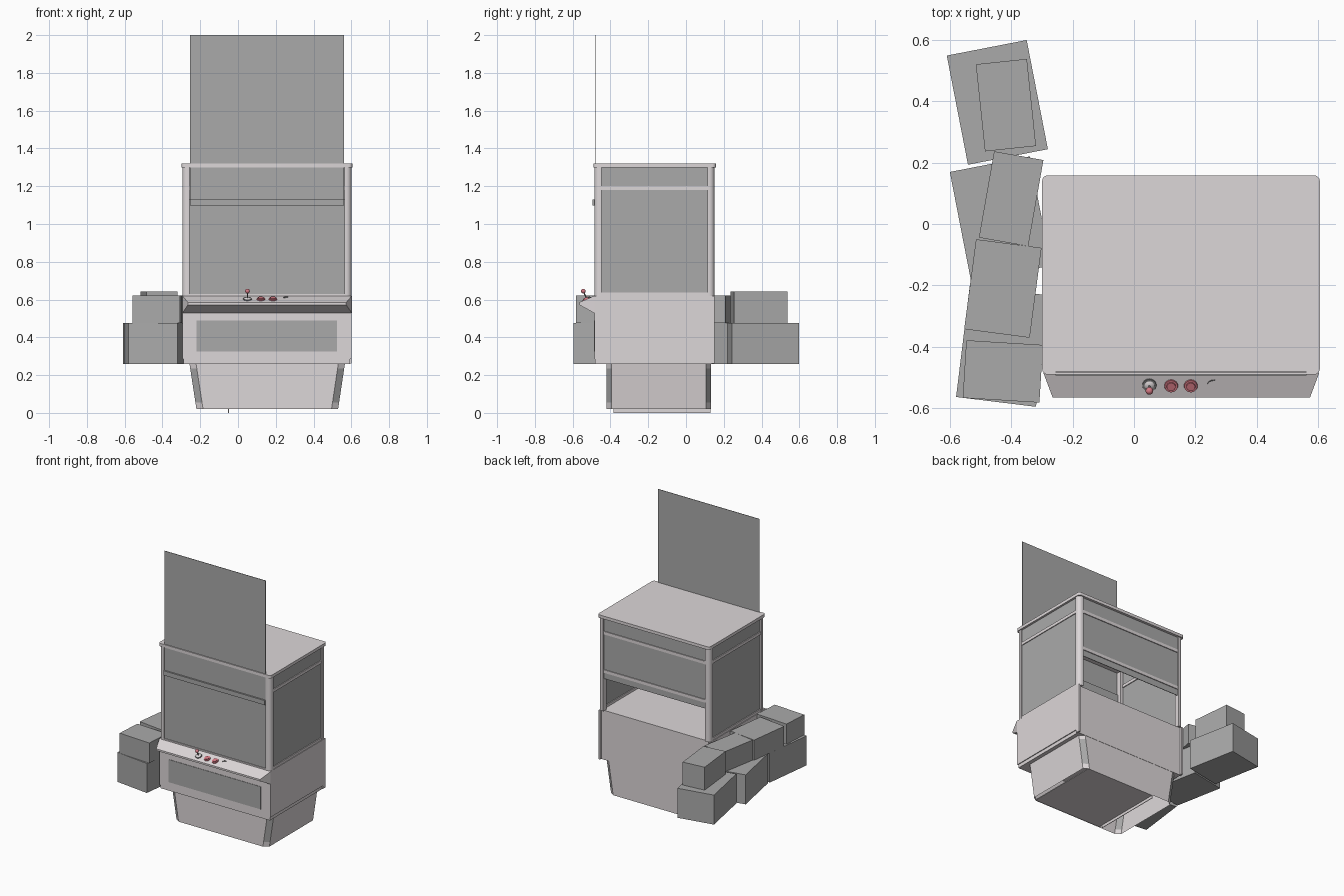
import bpy, bmesh, math
from mathutils import Vector, Matrix

if "Cube" in bpy.data.objects:
    bpy.data.objects.remove(bpy.data.objects["Cube"])


def material(name, r, g, b):
    m = bpy.data.materials.new(name)
    m.diffuse_color = (r, g, b, 1)
    m.use_nodes = True
    m.node_tree.nodes["Principled BSDF"].inputs["Base Color"].default_value = m.diffuse_color
    return m


LIGHT = material("pale_cabinet", 0.72, 0.68, 0.69)
GREY = material("grey_panel", 0.40, 0.40, 0.40)
RED = material("soft_red", 0.66, 0.19, 0.23)
DARK = material("dark_metal", 0.20, 0.20, 0.20)

X0, X1, Y0, Y1 = -0.295, 0.60, -0.485, 0.15   # cabinet footprint


def finish(bm, name, *mats, smooth=False):
    bmesh.ops.recalc_face_normals(bm, faces=bm.faces)
    me = bpy.data.meshes.new(name)
    bm.to_mesh(me)
    bm.free()
    for m in mats:
        me.materials.append(m)
    ob = bpy.data.objects.new(name, me)
    bpy.context.collection.objects.link(ob)
    if smooth:
        bpy.context.view_layer.objects.active = ob
        ob.select_set(True)
        bpy.ops.object.shade_smooth_by_angle(angle=math.radians(40))
        ob.select_set(False)
    return ob


def box(name, x, y, z, mat, turn=0):
    """Box from (min, max) ranges, turned about its own centre."""
    bm = bmesh.new()
    bmesh.ops.create_cube(bm, size=1)
    size = [r[1] - r[0] for r in (x, y, z)]
    mid = [(r[0] + r[1]) / 2 for r in (x, y, z)]
    bm.transform(Matrix.Translation(mid) @ Matrix.Rotation(math.radians(turn), 4, 'Z')
                 @ Matrix.Diagonal((*size, 1)))
    return finish(bm, name, mat)


def loft(name, rings, mats, caps=True, rule=None, smooth=False):
    """Skin stacked rings of points; rule(ring, side) picks a material slot."""
    bm = bmesh.new()
    vs = [[bm.verts.new(p) for p in ring] for ring in rings]
    n = len(vs[0])
    for i in range(len(vs) - 1):
        for j in range(n):
            k = (j + 1) % n
            f = bm.faces.new((vs[i][j], vs[i][k], vs[i + 1][k], vs[i + 1][j]))
            f.material_index = rule(i, j) if rule else 0
    if caps:
        bm.faces.new(vs[0])
        bm.faces.new(vs[-1])
    return finish(bm, name, *mats, smooth=smooth)


def rounded(x0, x1, y0, y1, radii, steps=5):
    """Rectangle outline, radii in order: right-back, left-back, left-front, right-front."""
    pts = []
    for q, (cx, cy, sx, sy) in enumerate(((x1, y1, -1, -1), (x0, y1, 1, -1),
                                          (x0, y0, 1, 1), (x1, y0, -1, 1))):
        r = radii[q]
        if r == 0:
            pts.append((cx, cy))
            continue
        for s in range(steps + 1):
            a = math.pi / 2 * (q + s / steps)
            pts.append((cx + sx * r + r * math.cos(a), cy + sy * r + r * math.sin(a)))
    return pts


def prism(name, outline, z0, z1, mat):
    return loft(name, [[(x, y, z) for x, y in outline] for z in (z0, z1)], [mat], smooth=True)


# --- Tapered base with grey corner chamfers, partly open underneath ---
def base_ring(z):
    t = (z - 0.02) / 0.24
    a, b = -0.22 - 0.037 * t, 0.53 + 0.036 * t
    y0, y1, cx, cy = -0.42, 0.132, 0.035, 0.025
    return [(a + cx, y0, z), (b - cx, y0, z), (b, y0 + cy, z), (b, y1 - cy, z),
            (b - cx, y1, z), (a + cx, y1, z), (a, y1 - cy, z), (a, y0 + cy, z)]


loft("base_walls", [base_ring(z) for z in (0.02, 0.055, 0.235, 0.262)], [LIGHT, GREY],
     caps=False, rule=lambda i, j: int(i == 1 and j % 2 == 1))
box("base_floor", (-0.05, 0.50), (-0.415, 0.128), (0.02, 0.026), LIGHT)
box("chute_sheet", (-0.052, -0.048), (-0.385, 0.13), (0.0, 0.26), LIGHT)

# --- Lower cabinet ---
box("cabinet_rim", (X0 + 0.006, X1 - 0.006), (Y0 + 0.004, 0.134), (0.26, 0.287), LIGHT)
box("cabinet_body", (X0, X1), (Y0, 0.134), (0.285, 0.62), LIGHT)
for side, x in (("left", X0), ("right", X1 - 0.012)):
    box(f"{side}_back_flange", (x, x + 0.012), (0.12, Y1), (0.262, 0.62), LIGHT)
box("front_plate", (-0.22, 0.525), (Y0 - 0.003, Y0 + 0.002), (0.325, 0.49), GREY)

# --- Control shelf: slanted top, chamfered ends and sloped underside ---
shelf = []
for y, z, inset in ((Y0, 0.62, 0), (-0.565, 0.585, 0.03), (-0.565, 0.572, 0.03), (Y0, 0.528, 0)):
    shelf.append((y, z, inset))
loft("control_shelf", [[(X0 + i, y, z) for y, z, i in shelf],
                       [(X1 + 0.003 - i, y, z) for y, z, i in shelf]], [LIGHT])

TILT = math.atan2(0.035, 0.08)


def on_shelf(x, y):
    """Frame lying on the slanted shelf top."""
    z = 0.62 + (y - Y0) * 0.035 / 0.08
    return Matrix.Translation((x, y, z)) @ Matrix.Rotation(TILT, 4, 'X')


def disc(name, frame, r0, r1, z0, z1, mat):
    bm = bmesh.new()
    bmesh.ops.create_cone(bm, cap_ends=True, segments=24, radius1=r0, radius2=r1, depth=z1 - z0)
    bm.transform(frame @ Matrix.Translation((0, 0, (z0 + z1) / 2)))
    return finish(bm, name, mat, smooth=True)


# Joystick
f = on_shelf(0.05, -0.525)
disc("joystick_base", f, 0.024, 0.022, -0.003, 0.004, DARK)
disc("joystick_collar", f, 0.016, 0.009, 0.004, 0.009, LIGHT)
disc("joystick_shaft", f, 0.0035, 0.0035, 0.004, 0.045, DARK)
bm = bmesh.new()
bmesh.ops.create_uvsphere(bm, u_segments=16, v_segments=10, radius=0.0125)
bm.transform(f @ Matrix.Translation((0, 0, 0.046)))
finish(bm, "joystick_ball", RED, smooth=True)

# Buttons
for n, x in enumerate((0.121, 0.185), 1):
    f = on_shelf(x, -0.527)
    disc(f"button_ring_{n}", f, 0.023, 0.021, -0.003, 0.005, RED)
    disc(f"button_cap_{n}", f, 0.015, 0.014, 0.004, 0.010, RED)

# Small curved coin lip
bm = bmesh.new()
arc = [(0.024 * math.cos(a), 0.012 * math.sin(a)) for a in
       [math.radians(90 + 15 * s) for s in range(7)]]
for p, q in zip(arc, arc[1:]):
    bm.faces.new([bm.verts.new(v) for v in ((*p, 0), (*q, 0), (*q, 0.007), (*p, 0.007))])
bm.transform(on_shelf(0.264, -0.518))
finish(bm, "coin_lip", DARK)

# --- Glass box: rounded corner posts, rails and panes ---
W = 0.037
for k, name in enumerate(("back_right", "back_left", "front_left", "front_right")):
    px = (X0, X0 + W) if "left" in name else (X1 - W, X1)
    py = (Y0, Y0 + W) if "front" in name else (Y1 - W, Y1)
    radii = [0.026 if q == k else 0 for q in range(4)]
    prism(name + "_post", rounded(*px, *py, radii), 0.62, 1.302, LIGHT)
prism("top_plate", rounded(X0 - 0.004, X1 + 0.005, Y0 - 0.005, Y1 + 0.008, [0.018] * 4),
      1.298, 1.32, LIGHT)

gx, gy = (X0 + W, X1 - W), (Y0 + W, Y1 - W)
for side, x, s in (("left", X0, 1), ("right", X1, -1)):
    pane = sorted((x + s * 0.010, x + s * 0.014))
    rail = sorted((x + s * 0.004, x + s * 0.020))
    box(f"{side}_pane", pane, gy, (0.62, 1.30), GREY)
    box(f"{side}_bottom_rail", rail, gy, (0.62, 0.638), LIGHT)
    box(f"{side}_upper_rail", rail, gy, (1.18, 1.202), LIGHT)

# Back pane stops above the floor, leaving a service gap
box("back_pane", gx, (Y1 - 0.014, Y1 - 0.010), (0.855, 1.30), GREY)
for n, z in enumerate((1.18, 0.90)):
    box(f"back_rail_{n + 1}", gx, (Y1 - 0.020, Y1 - 0.004), (z, z + 0.022), LIGHT)

# Front pane, its handle bar and the raised tall sheet
box("front_pane", gx, (-0.477, -0.473), (0.62, 1.13), GREY)
box("front_bottom_rail", gx, (-0.483, -0.465), (0.62, 0.630), LIGHT)
box("tall_front_sheet", (-0.255, 0.561), (-0.483, -0.480), (1.10, 2.0), GREY)
box("front_handle", (-0.255, 0.561), (-0.494, -0.478), (1.097, 1.130), GREY)

# --- Two layers of turned boxes on the left: centre, size, turn, heights ---
BOXES = [(-0.445, 0.396, 0.265, 0.362, 11, 0.26, 0.475),
         (-0.435, 0.017, 0.265, 0.362, 11, 0.26, 0.475),
         (-0.427, -0.398, 0.262, 0.365, -7, 0.26, 0.475),
         (-0.417, 0.387, 0.167, 0.285, 6, 0.475, 0.642),
         (-0.400, 0.082, 0.163, 0.285, -10, 0.475, 0.622),
         (-0.427, -0.210, 0.215, 0.295, -7.5, 0.475, 0.622),
         (-0.427, -0.480, 0.250, 0.188, -3.5, 0.475, 0.622)]
for n, (cx, cy, w, d, turn, z0, z1) in enumerate(BOXES, 1):
    box(f"stacked_box_{n}", (cx - w / 2, cx + w / 2), (cy - d / 2, cy + d / 2), (z0, z1), GREY, turn)
